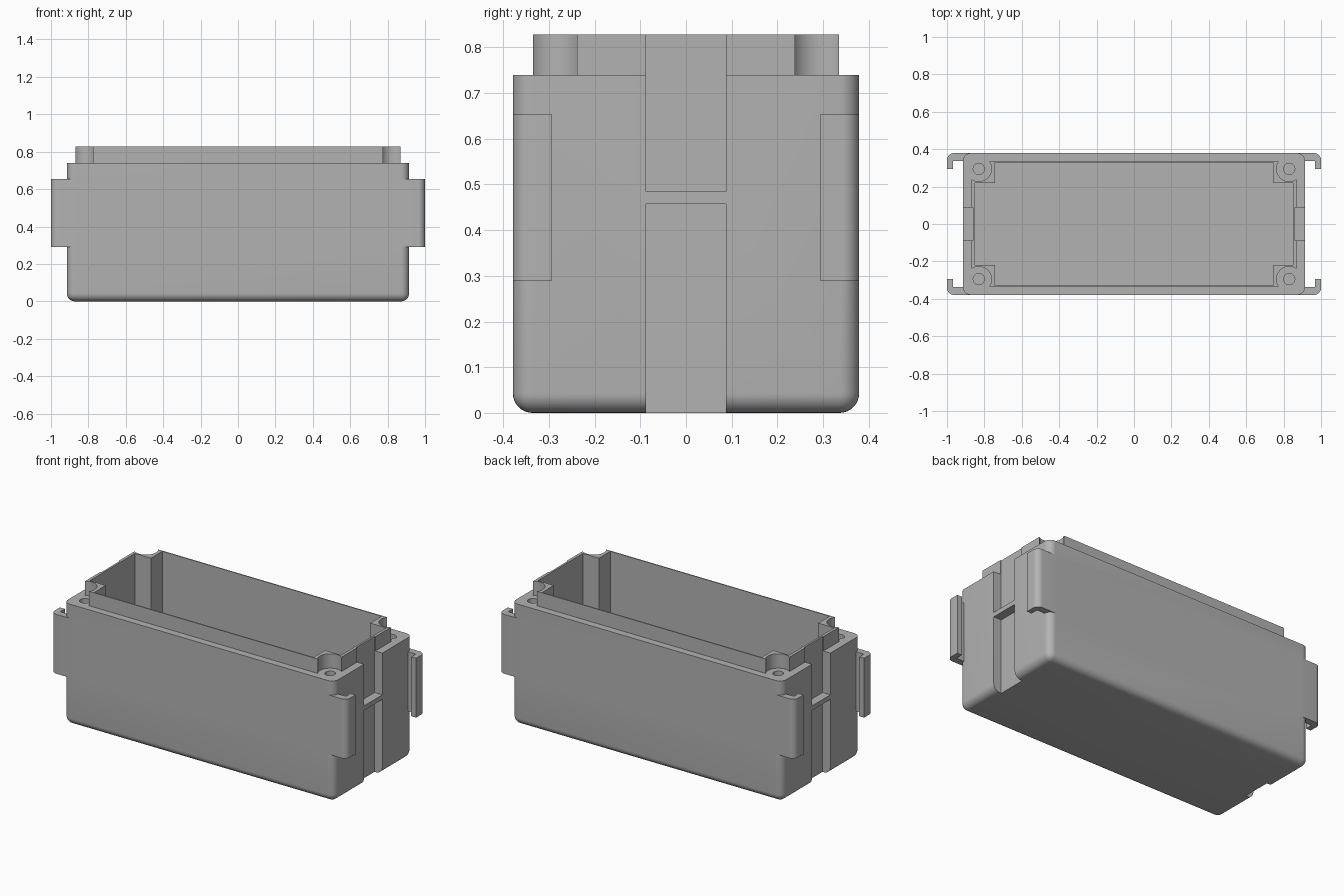
import bpy, bmesh, math

cube = bpy.data.objects.get("Cube")
if cube:
    bpy.data.objects.remove(cube, do_unlink=True)

grey = bpy.data.materials.new("plain grey")
grey.use_nodes = True
grey.diffuse_color = (0.45, 0.45, 0.45, 1)
grey.node_tree.nodes["Principled BSDF"].inputs["Base Color"].default_value = (0.45, 0.45, 0.45, 1)

HX, HY, RIM, TOP = 0.915, 0.379, 0.74, 0.828   # half sizes, shoulder and lip heights
CORNERS = [(sx, sy) for sx in (-1, 1) for sy in (-1, 1)]
POST = (0.83, 0.295)


def new_object(name, bm):
    bmesh.ops.recalc_face_normals(bm, faces=bm.faces[:])
    mesh = bpy.data.meshes.new(name)
    bm.to_mesh(mesh)
    bm.free()
    mesh.materials.append(grey)
    ob = bpy.data.objects.new(name, mesh)
    bpy.context.collection.objects.link(ob)
    return ob


def prism(name, points, z0, z1):
    bm = bmesh.new()
    face = bm.faces.new([bm.verts.new((x, y, z0)) for x, y in points])
    top = bmesh.ops.extrude_face_region(bm, geom=[face])["geom"]
    bmesh.ops.translate(bm, vec=(0, 0, z1 - z0),
                        verts=[g for g in top if isinstance(g, bmesh.types.BMVert)])
    return new_object(name, bm)


def box(name, x0, x1, y0, y1, z0, z1):
    return prism(name, [(x0, y0), (x1, y0), (x1, y1), (x0, y1)], z0, z1)


def cylinder(name, x, y, r, z0, z1, n=40):
    angles = [2 * math.pi * i / n for i in range(n)]
    return prism(name, [(x + r * math.cos(a), y + r * math.sin(a)) for a in angles], z0, z1)


def combine(ob, other, operation):
    other.hide_render = True
    mod = ob.modifiers.new("combine", "BOOLEAN")
    mod.operation, mod.solver, mod.object = operation, "EXACT", other
    bpy.context.view_layer.objects.active = ob
    bpy.ops.object.modifier_apply(modifier=mod.name)
    bpy.data.objects.remove(other, do_unlink=True)


# Housing: box with rounded uprights and a rounded base
housing = box("housing", -HX, HX, -HY, HY, 0, RIM)
bm = bmesh.new()
bm.from_mesh(housing.data)
rounded = [e for e in bm.edges if min(v.co.z for v in e.verts) < 0.01]
bmesh.ops.bevel(bm, geom=rounded, offset=0.043, segments=8, profile=0.5, affect="EDGES")
bm.to_mesh(housing.data)
bm.free()

# Raised lip, scooped out around each screw post
lip = box("lip", -0.868, 0.868, -0.335, 0.335, 0.65, TOP)
for sx, sy in CORNERS:
    combine(lip, cylinder("scoop", sx * POST[0], sy * POST[1], 0.068, 0.6, 0.9), "DIFFERENCE")
combine(housing, lip, "UNION")

# Cross-shaped cavity leaves solid corner posts
combine(housing, box("long_cavity", -0.742, 0.742, -0.328, 0.328, 0.045, 1), "DIFFERENCE")
combine(housing, box("wide_cavity", -0.85, 0.85, -0.218, 0.218, 0.045, 1), "DIFFERENCE")

# Grooves on both ends, split by a thin bridge
for s in (-1, 1):
    x0, x1 = sorted((s * 0.862, s * 1.1))
    for z0, z1 in ((-0.1, 0.457), (0.485, 1)):
        combine(housing, box("groove", x0, x1, -0.088, 0.088, z0, z1), "DIFFERENCE")

# Hooked end clips and screw holes at the four corners
R = 0.036
arc = [(1 - R + R * math.sin(a), HY - R + R * math.cos(a))
       for a in (math.pi / 2 * i / 8 for i in range(9))]
hook = [(0.855, HY)] + arc + [(1, 0.293), (0.967, 0.293), (0.967, 0.338), (0.855, 0.338)]
for sx, sy in CORNERS:
    clip = prism("clip", [(sx * x, sy * y) for x, y in hook], 0.29, 0.653)
    combine(housing, clip, "UNION")
    combine(housing, cylinder("hole", sx * POST[0], sy * POST[1], 0.03, 0.4, 1, 24), "DIFFERENCE")

bpy.ops.object.select_all(action="DESELECT")
housing.select_set(True)
bpy.context.view_layer.objects.active = housing
bpy.ops.object.shade_smooth_by_angle(angle=math.radians(30))
